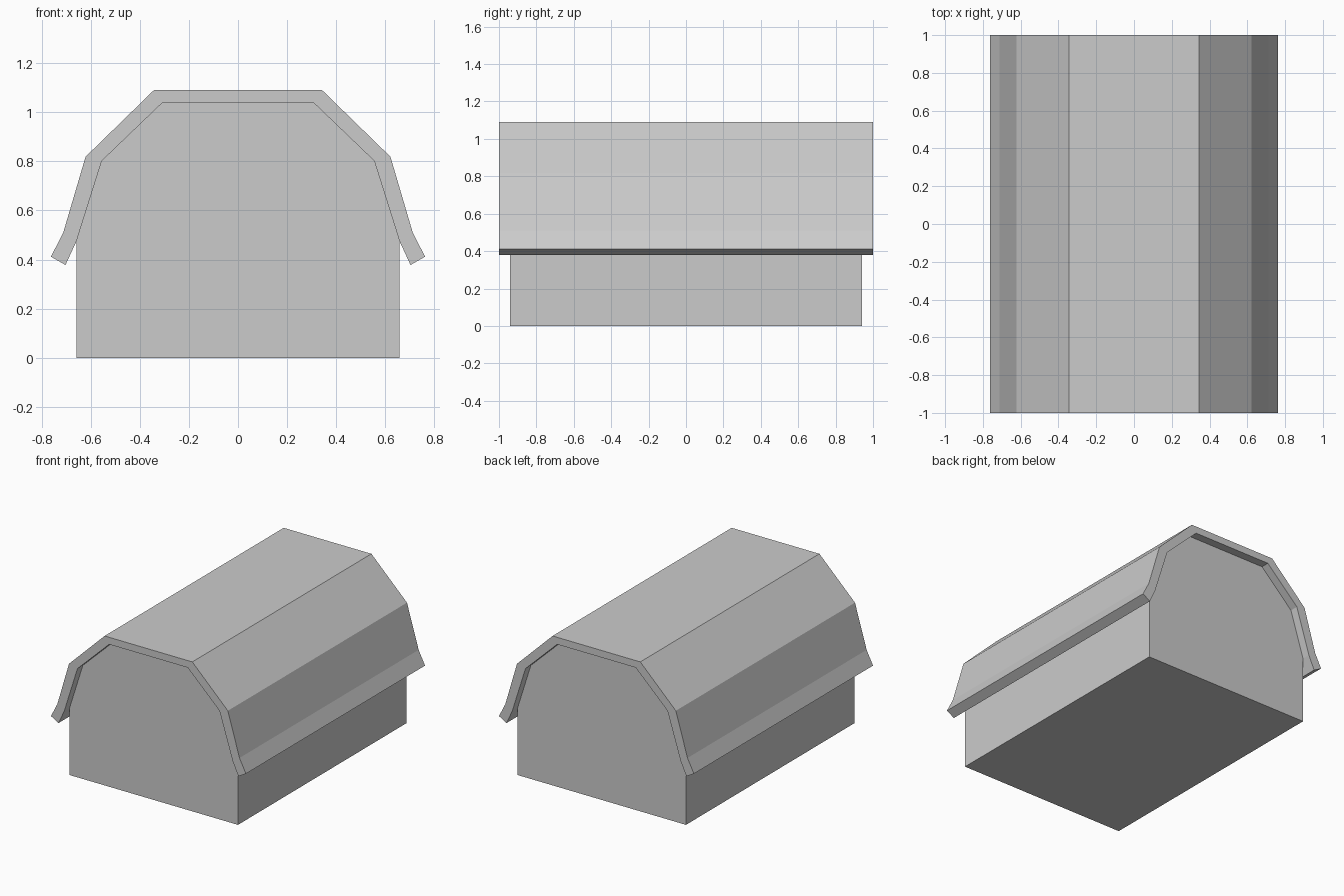
import bpy
import bmesh

# Remove the default cube
cube = bpy.data.objects.get("Cube")
if cube:
    bpy.data.objects.remove(cube, do_unlink=True)

grey = bpy.data.materials.new("plain grey")
grey.use_nodes = True
colour = (0.6, 0.6, 0.6, 1)
grey.diffuse_color = colour
grey.node_tree.nodes["Principled BSDF"].inputs["Base Color"].default_value = colour


def mirrored(half):
    """Close a right-hand half profile with its mirror image."""
    return half + [(-x, z) for x, z in reversed(half)]


def extrude_profile(name, profile, half_length):
    """Make a solid by sweeping an x-z profile along y."""
    bm = bmesh.new()
    face = bm.faces.new([bm.verts.new((x, -half_length, z)) for x, z in profile])
    swept = bmesh.ops.extrude_face_region(bm, geom=[face])["geom"]
    verts = [v for v in swept if isinstance(v, bmesh.types.BMVert)]
    bmesh.ops.translate(bm, verts=verts, vec=(0, 2 * half_length, 0))
    bmesh.ops.recalc_face_normals(bm, faces=bm.faces)
    mesh = bpy.data.meshes.new(name)
    bm.to_mesh(mesh)
    bm.free()
    mesh.materials.append(grey)
    obj = bpy.data.objects.new(name, mesh)
    bpy.context.collection.objects.link(obj)
    return obj


# Half profiles from the ridge down to the eaves
roof_top = [(0.343, 1.09), (0.621, 0.819), (0.712, 0.51), (0.762, 0.412)]
roof_underside = [(0.307, 1.04), (0.555, 0.802), (0.658, 0.475), (0.703, 0.378)]

# Barn body fills the space under the roof
extrude_profile("barn_body", mirrored(roof_underside[:3] + [(0.658, 0)]), 0.94)

# Gambrel roof shell with flared eaves
extrude_profile("roof", mirrored(roof_top + roof_underside[::-1]), 1.0)
